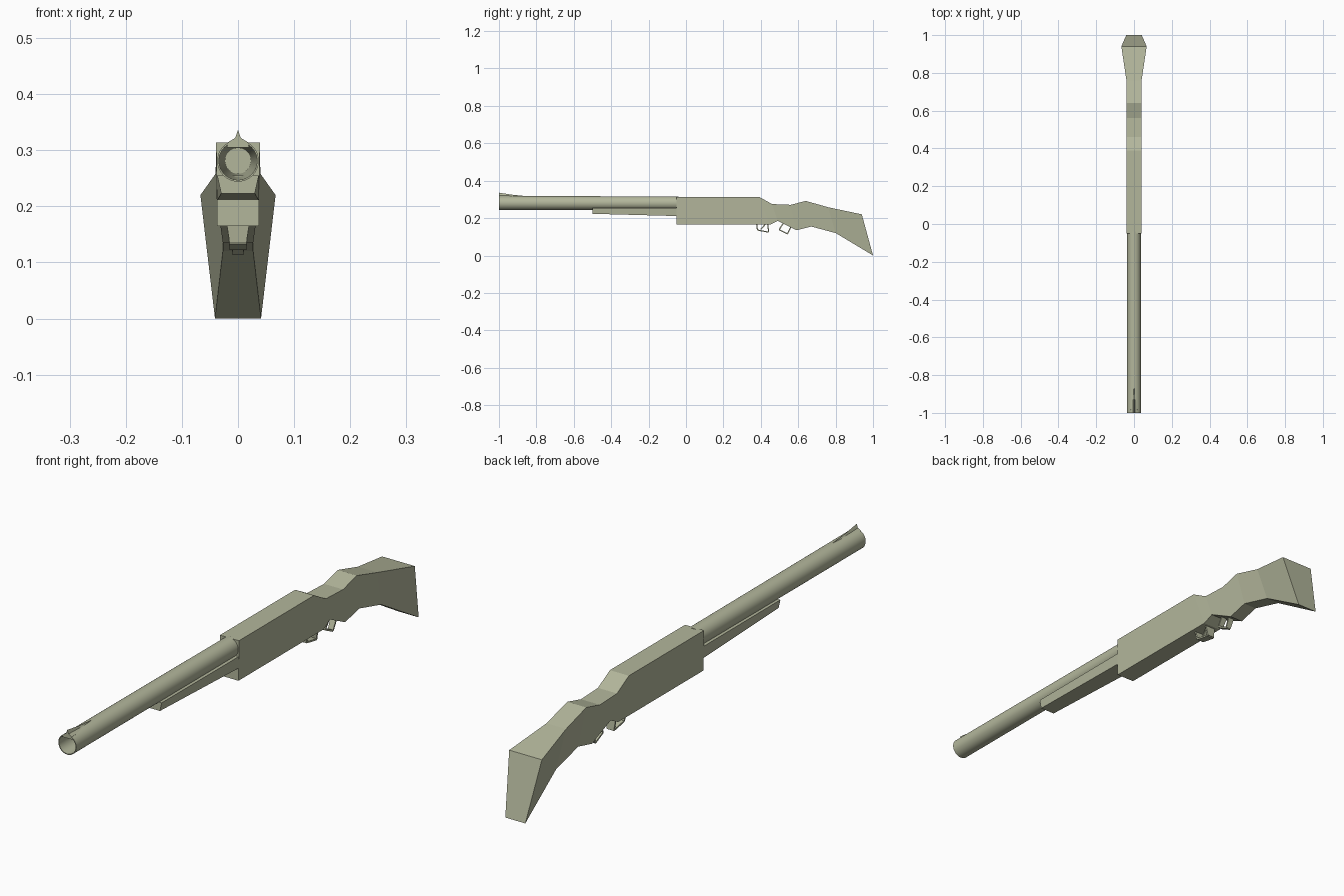
import bpy, bmesh, math
from mathutils import Vector

cube = bpy.data.objects.get("Cube")
if cube:
    bpy.data.objects.remove(cube, do_unlink=True)

# One olive-beige finish for everything
finish = bpy.data.materials.new("olive_beige")
finish.use_nodes = True
colour = (0.45, 0.47, 0.33, 1.0)
finish.diffuse_color = colour
finish.node_tree.nodes["Principled BSDF"].inputs["Base Color"].default_value = colour


def loft(name, rings, smooth=False):
    """Skin a list of equal-sized rings of points and cap both ends."""
    bm = bmesh.new()
    loops = [[bm.verts.new(p) for p in ring] for ring in rings]
    n = len(loops[0])
    for a, b in zip(loops, loops[1:]):
        for i in range(n):
            j = (i + 1) % n
            bm.faces.new((a[i], a[j], b[j], b[i]))
    bm.faces.new(loops[0])
    bm.faces.new(loops[-1])
    bmesh.ops.recalc_face_normals(bm, faces=bm.faces)
    mesh = bpy.data.meshes.new(name)
    bm.to_mesh(mesh)
    bm.free()
    mesh.materials.append(finish)
    obj = bpy.data.objects.new(name, mesh)
    bpy.context.collection.objects.link(obj)
    if smooth:
        bpy.ops.object.select_all(action='DESELECT')
        obj.select_set(True)
        bpy.context.view_layer.objects.active = obj
        bpy.ops.object.shade_smooth_by_angle(angle=math.radians(35))
    return obj


def section(top, bottom):
    """Four-sided ring from a (y, z, half width) top and bottom edge."""
    (ty, tz, tw), (by, bz, bw) = top, bottom
    return [(-tw, ty, tz), (tw, ty, tz), (bw, by, bz), (-bw, by, bz)]


def circle(y, z, radius, sides=32):
    turn = 2 * math.pi / sides
    return [(radius * math.cos(i * turn), y, z + radius * math.sin(i * turn))
            for i in range(sides)]


def bar(name, start, end, w0, w1, thick=0.006):
    """Flat strip between two (y, z) points, with a half width at each end."""
    a, b = Vector(start), Vector(end)
    side = (b - a).orthogonal().normalized() * thick / 2
    return loft(name, [section((*(p + side), w), (*(p - side), w))
                       for p, w in ((a, w0), (b, w1))])


# Receiver and stock in one piece
loft("receiver_and_stock", [section(*s) for s in (
    ((-0.05, 0.314, 0.039), (-0.05, 0.165, 0.037)),
    ((0.39, 0.314, 0.039), (0.45, 0.165, 0.037)),
    ((0.46, 0.275, 0.039), (0.49, 0.185, 0.034)),
    ((0.56, 0.271, 0.039), (0.59, 0.135, 0.027)),
    ((0.64, 0.292, 0.039), (0.67, 0.155, 0.027)),
    ((0.76, 0.258, 0.040), (0.80, 0.120, 0.027)),
    ((0.94, 0.220, 0.067), (1.00, 0.000, 0.041)))])

# Hollow barrel, its bore narrowing towards the back
loft("barrel", [circle(-0.04, 0.280, 0.036), circle(-1.0, 0.281, 0.037),
                circle(-1.0, 0.281, 0.034), circle(-0.06, 0.281, 0.023)], smooth=True)

# Wooden grip under the barrel
loft("forend", [section((-0.50, 0.255, 0.037), (-0.50, 0.223, 0.030)),
                section((-0.045, 0.255, 0.038), (-0.045, 0.211, 0.037))])

# Front sight ramp
loft("front_sight", [[(x * w, y, z) for x, z in (
    (-0.02, 0.305), (-0.018, 0.314), (-0.005, low), (0, peak),
    (0.005, low), (0.018, 0.314), (0.02, 0.305))]
    for y, low, peak, w in ((-1.0, 0.322, 0.336, 1), (-0.93, 0.319, 0.325, 0.8),
                            (-0.86, 0.315, 0.318, 0.5))])

# Two small open guards hanging below the receiver
guards = {
    "front_guard": (((0.378, 0.168), (0.382, 0.136), (0.442, 0.125), (0.437, 0.168)),
                    0.020, 0.015),
    "rear_guard": (((0.522, 0.175), (0.498, 0.138), (0.543, 0.116), (0.560, 0.152)),
                   0.012, 0.010),
}
for name, (path, upper, lower) in guards.items():
    widths = (upper, lower, lower, upper)
    for i, part in enumerate(("front", "bottom", "back")):
        bar(name + "_" + part, path[i], path[i + 1], widths[i], widths[i + 1])

# Trigger inside the front guard
bar("trigger", (0.425, 0.168), (0.400, 0.140), 0.006, 0.005)
